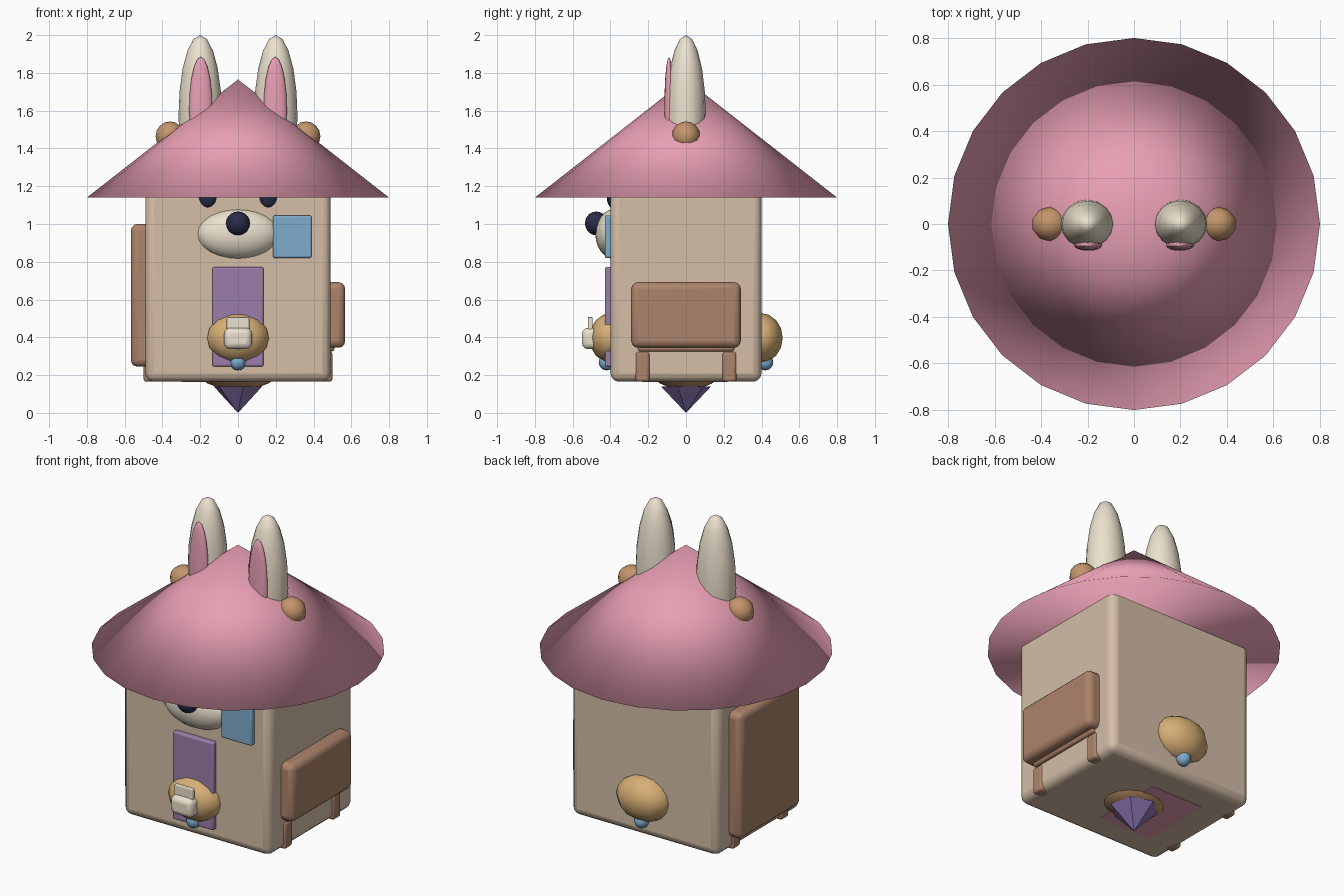
import bpy, math

if "Cube" in bpy.data.objects:
    bpy.data.objects.remove(bpy.data.objects["Cube"])


def material(name, rgb):
    m = bpy.data.materials.new(name)
    m.diffuse_color = (*[c ** 2.2 for c in rgb], 1)
    m.use_nodes = True
    m.node_tree.nodes["Principled BSDF"].inputs["Base Color"].default_value = m.diffuse_color
    return m


BODY = material("plaster", (.83, .74, .65))
PINK = material("pink", (.91, .62, .70))
BROWN = material("brown", (.67, .51, .42))
TAN = material("tan", (.84, .68, .46))
CARAMEL = material("caramel", (.76, .58, .42))
CREAM = material("cream", (.92, .88, .80))
NAVY = material("navy", (.18, .19, .29))
BLUE = material("blue", (.49, .67, .80))
PURPLE = material("purple", (.60, .49, .66))
VIOLET = material("violet", (.53, .45, .68))


def finish(name, mat):
    o = bpy.context.object
    o.name = name
    o.data.materials.append(mat)
    return o


def box(name, mat, x, y, z, bevel):
    """Rounded box from (min, max) ranges."""
    mids = [(a + b) / 2 for a, b in (x, y, z)]
    bpy.ops.mesh.primitive_cube_add(size=1, location=mids)
    o = finish(name, mat)
    o.scale = [b - a for a, b in (x, y, z)]
    bpy.ops.object.transform_apply(location=False, rotation=False, scale=True)
    if bevel:
        m = o.modifiers.new("bevel", 'BEVEL')
        m.width, m.segments = bevel, 3
        bpy.ops.object.shade_smooth_by_angle(angle=math.radians(40))
    return o


def ball(name, mat, loc, radii, seg=16, rings=10):
    bpy.ops.mesh.primitive_uv_sphere_add(segments=seg, ring_count=rings, radius=1, location=loc)
    o = finish(name, mat)
    o.scale = radii
    bpy.ops.object.transform_apply(location=False, rotation=False, scale=True)
    bpy.ops.object.shade_smooth()
    return o


# House body and conical roof
box("house_body", BODY, (-.49, .49), (-.40, .40), (.165, 1.18), .045)
bpy.ops.mesh.primitive_cone_add(vertices=24, radius1=.80, radius2=0, depth=.625,
                                location=(0, 0, 1.4525))
finish("roof", PINK)
bpy.ops.object.shade_smooth()

# Ears, ear linings, roof buns, eyes and side legs, mirrored in x
for s, side in ((-1, "left"), (1, "right")):
    ball(f"{side}_ear", CREAM, (s * .20, 0, 1.57), (.115, .105, .43))
    ball(f"{side}_ear_lining", PINK, (s * .197, -.09, 1.60), (.062, .025, .285))
    ball(f"{side}_roof_bun", CARAMEL, (s * .36, 0, 1.465), (.08, .075, .078), 10, 8)
    ball(f"{side}_eye", NAVY, (s * .16, -.39, 1.15), (.05, .03, .066))
    for y, end in ((-.23, "front"), (.23, "back")):
        box(f"{side}_{end}_leg", BROWN, (s * .46 - .04, s * .46 + .04),
            (y - .037, y + .037), (.165, .325), .015)

# Muzzle and nose
ball("muzzle", CREAM, (0, -.38, .947), (.22, .10, .132), 20, 12)
ball("nose", NAVY, (0, -.475, 1.003), (.063, .06, .063))

# Front window and door
box("window", BLUE, (.185, .39), (-.43, -.38), (.82, 1.045), .01)
box("door", PURPLE, (-.135, .135), (-.43, -.38), (.245, .772), .01)

# Side panels
box("left_panel", BROWN, (-.567, -.45), (-.29, .29), (.245, 1.0), .035)
box("right_panel", BROWN, (.45, .567), (-.29, .29), (.345, .692), .035)
box("right_panel_sill", BROWN, (.44, .51), (-.255, .255), (.325, .37), .015)

# Round knobs with blue beads on front and back
for s, end in ((-1, "front"), (1, "back")):
    ball(f"{end}_knob", TAN, (0, s * .395, .397), (.172, .117, .132), 10, 8)
    ball(f"{end}_bead", BLUE, (0, s * .42, .268), (.042, .042, .043), 12, 8)

# Small cream latch on the front knob
box("latch_block", CREAM, (-.073, .073), (-.55, -.45), (.338, .45), .03)
box("latch_plate", CREAM, (-.06, .06), (-.52, -.495), (.42, .507), .005)

# Underside boss, gem and thin mat
ball("underside_boss", CARAMEL, (0, 0, .20), (.20, .17, .075), 16, 10)
bpy.ops.mesh.primitive_cone_add(vertices=6, radius1=0, radius2=.135, depth=.14,
                                location=(0, 0, .07), rotation=(0, 0, .2))
finish("underside_gem", VIOLET)
box("underside_mat", PINK, (-.30, .05), (-.23, .22), (.163, .18), 0)
